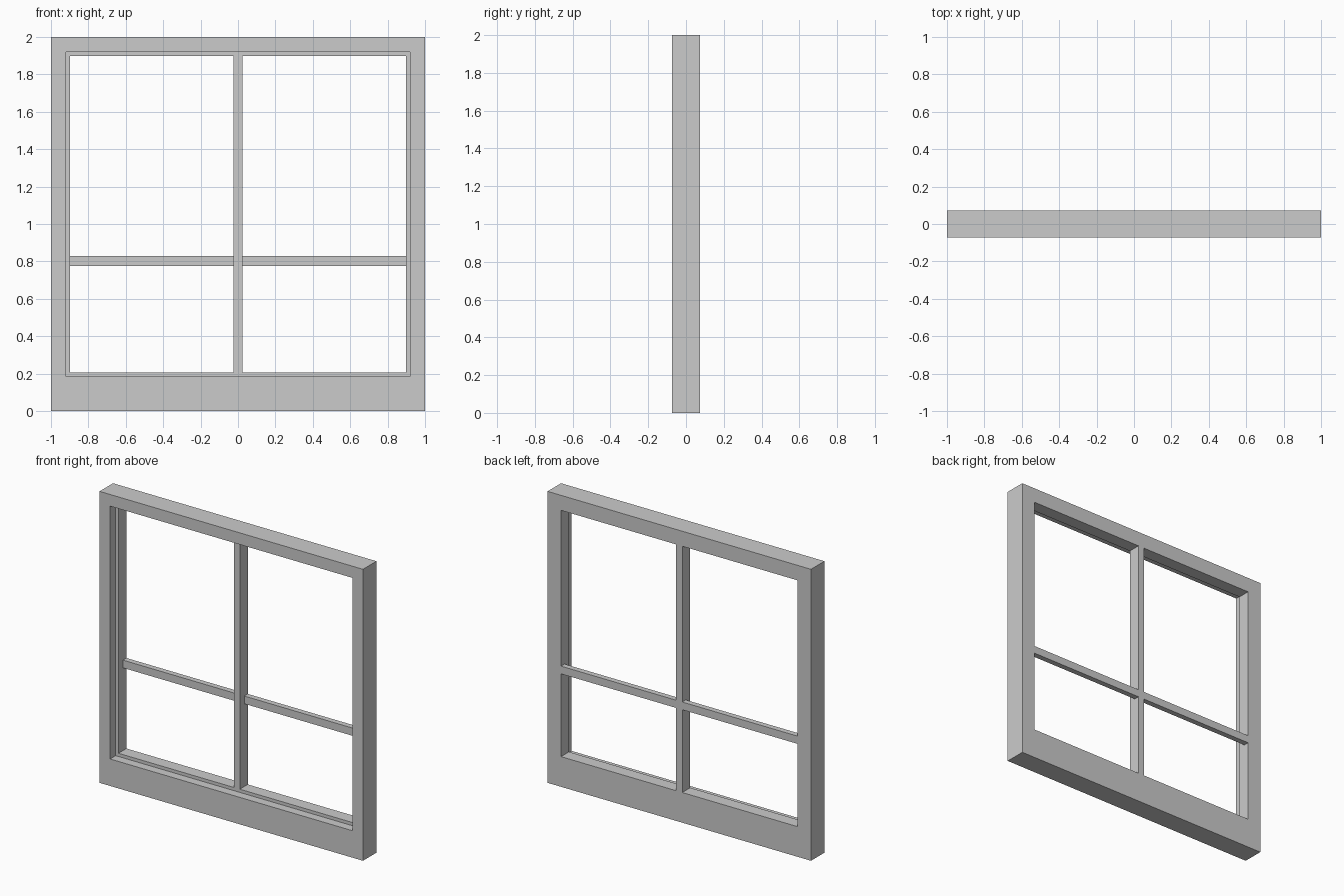
import bpy, bmesh

if "Cube" in bpy.data.objects:
    bpy.data.objects.remove(bpy.data.objects["Cube"])

Y = 0.073            # half depth of the frame
STEP = -0.013        # y of the rebate shoulder
OPEN = (0.898, 0.207, 1.897)    # half width, bottom, top of the clear opening
REBATE = (0.92, 0.185, 1.92)    # wider opening on the front side
OUTER = (1.0, 0.0, 2.0)


def finish(name, bm):
    bmesh.ops.recalc_face_normals(bm, faces=bm.faces)
    mesh = bpy.data.meshes.new(name)
    bm.to_mesh(mesh)
    bm.free()
    ob = bpy.data.objects.new(name, mesh)
    bpy.context.collection.objects.link(ob)
    return ob


def box(name, x0, x1, y0, y1, z0, z1):
    bm = bmesh.new()
    bmesh.ops.create_cube(bm, size=1)
    bmesh.ops.scale(bm, vec=(x1 - x0, y1 - y0, z1 - z0), verts=bm.verts)
    bmesh.ops.translate(bm, vec=((x0 + x1) / 2, (y0 + y1) / 2, (z0 + z1) / 2), verts=bm.verts)
    return finish(name, bm)


# Outer frame: rectangular rings bridged around a stepped section
bm = bmesh.new()
section = [(OUTER, -Y), (OUTER, Y), (OPEN, Y), (OPEN, STEP), (REBATE, STEP), (REBATE, -Y)]
rings = []
for (w, z0, z1), y in section:
    rings.append([bm.verts.new((x, y, z)) for x, z in ((-w, z0), (w, z0), (w, z1), (-w, z1))])
for i, a in enumerate(rings):
    b = rings[(i + 1) % len(rings)]
    for k in range(4):
        n = (k + 1) % 4
        bm.faces.new((a[k], a[n], b[n], b[k]))
finish("window_frame", bm)

# Vertical glazing bar, flush with the shoulder and the back
w, z0, z1 = OPEN
BAR = 0.023
box("vertical_bar", -BAR, BAR, STEP, Y, z0, z1)

# Shallower horizontal bar, one piece each side of the vertical bar
rail = box("horizontal_bar", BAR, w, 0.035, Y, 0.775, 0.828)
rail.modifiers.new("mirror", 'MIRROR').use_axis[0] = True
